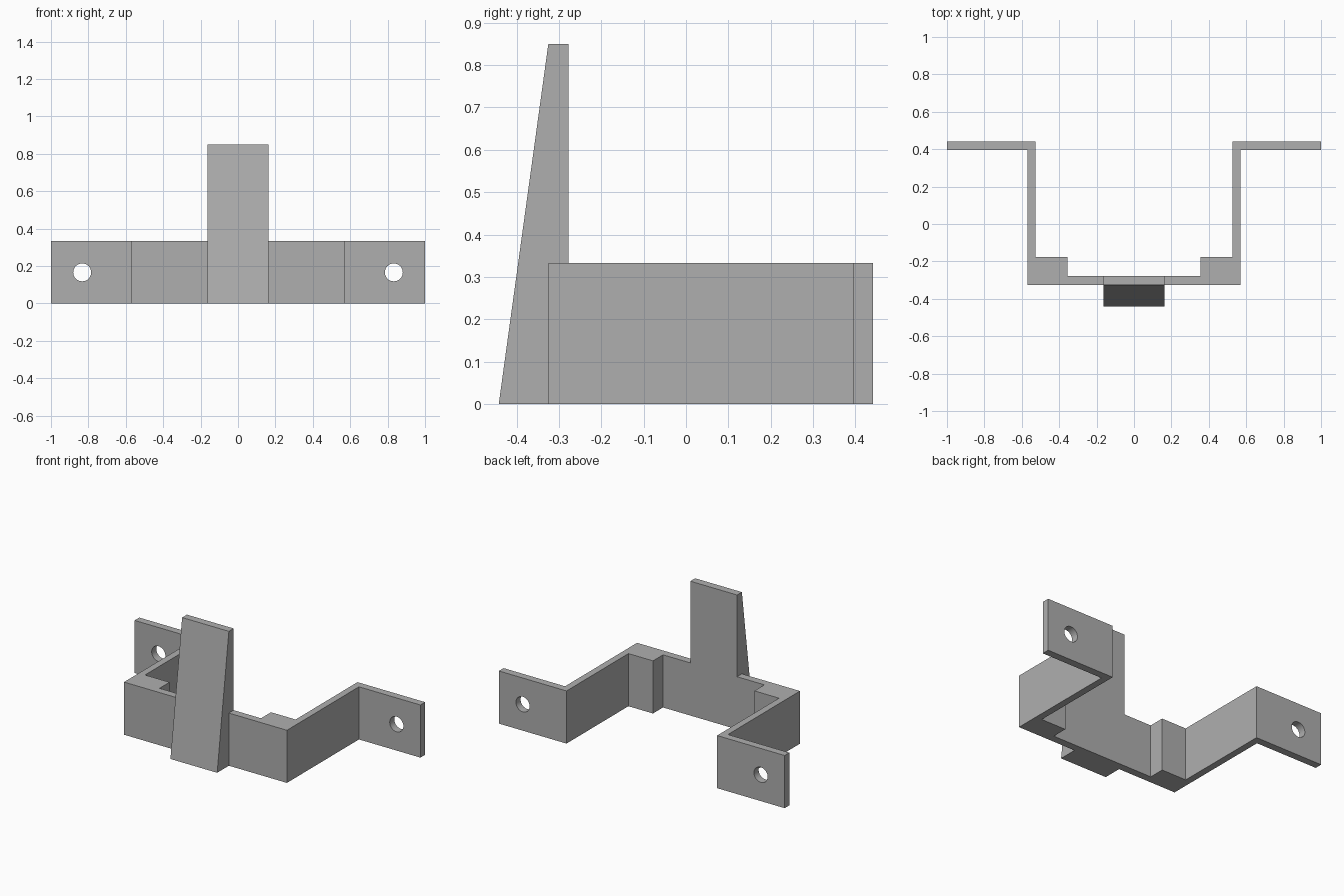
import bpy, bmesh
from math import radians
from mathutils import Matrix, Vector

cube = bpy.data.objects.get("Cube")
if cube:
    bpy.data.objects.remove(cube, do_unlink=True)

# Single grey material
grey = bpy.data.materials.new("plain grey")
grey.use_nodes = True
colour = (0.43, 0.43, 0.43, 1)
grey.diffuse_color = colour
grey.node_tree.nodes["Principled BSDF"].inputs["Base Color"].default_value = colour

HEIGHT = 0.333
FRONT, WALL_BACK = -0.325, -0.277


def finish(name, bm):
    bmesh.ops.recalc_face_normals(bm, faces=bm.faces)
    mesh = bpy.data.meshes.new(name)
    bm.to_mesh(mesh)
    bm.free()
    mesh.materials.append(grey)
    obj = bpy.data.objects.new(name, mesh)
    bpy.context.collection.objects.link(obj)
    return obj


def prism(name, points, direction):
    """Extrude a closed outline along a direction."""
    bm = bmesh.new()
    face = bm.faces.new([bm.verts.new(p) for p in points])
    result = bmesh.ops.extrude_face_region(bm, geom=[face], use_keep_orig=True)
    moved = [v for v in result["geom"] if isinstance(v, bmesh.types.BMVert)]
    bmesh.ops.translate(bm, verts=moved, vec=Vector(direction))
    return finish(name, bm)


def combine(target, tool, operation):
    mod = target.modifiers.new(operation.lower(), "BOOLEAN")
    mod.operation = operation
    mod.solver = "EXACT"
    mod.object = tool
    bpy.context.view_layer.objects.active = target
    bpy.ops.object.modifier_apply(modifier=mod.name)
    bpy.data.objects.remove(tool, do_unlink=True)


# Bent strap: half of the plan outline, mirrored to close the loop
half = [(0.57, FRONT), (0.57, 0.395), (1, 0.395), (1, 0.442), (0.527, 0.442),
        (0.527, -0.177), (0.355, -0.177), (0.355, WALL_BACK)]
outline = half + [(-x, y) for x, y in reversed(half)]
bracket = prism("bracket", [(x, y, 0) for x, y in outline], (0, 0, HEIGHT))

# Tapered upright, merged into the front wall
side = [(-0.442, 0), (WALL_BACK, 0), (WALL_BACK, 0.85), (FRONT, 0.85)]
width = 0.327
upright = prism("upright", [(-width / 2, y, z) for y, z in side], (width, 0, 0))
combine(bracket, upright, "UNION")

# Screw holes through both flanges
bm = bmesh.new()
for sign in (-1, 1):
    place = Matrix.Translation((sign * 0.833, 0.42, HEIGHT / 2)) @ Matrix.Rotation(radians(90), 4, "X")
    bmesh.ops.create_cone(bm, cap_ends=True, segments=32, radius1=0.048,
                          radius2=0.048, depth=0.2, matrix=place)
holes = finish("hole_cutter", bm)
holes.hide_render = True
combine(bracket, holes, "DIFFERENCE")

bracket.select_set(True)
bpy.context.view_layer.objects.active = bracket
bpy.ops.object.shade_smooth_by_angle(angle=radians(30))
